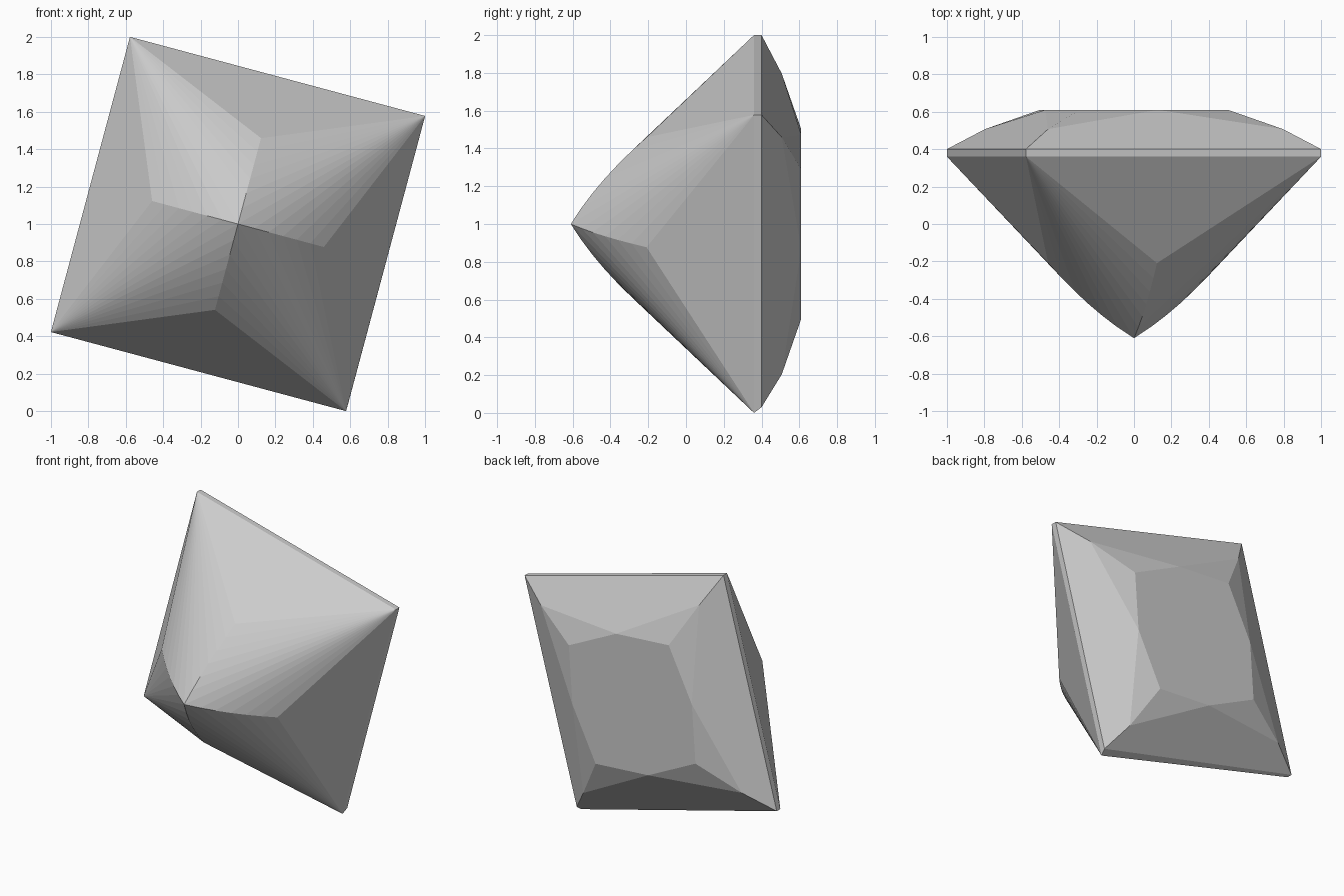
import bpy, bmesh
from math import radians, cos, sin
from mathutils import Vector

if "Cube" in bpy.data.objects:
    bpy.data.objects.remove(bpy.data.objects["Cube"])

H = 0.8165                      # half side of the square girdle
TILT = radians(15)
FRONT, BACK = 0.36, 0.40        # girdle band
TABLE_Y, CULET_Y = 0.61, -0.61

bm = bmesh.new()


def add_face(quarter, *points):
    """Face from (u, v, y) points, turned by quarter turns and tilted into place."""
    a = quarter * radians(90) - TILT
    bm.faces.new([bm.verts.new((u * cos(a) - v * sin(a), y,
                                1 + u * sin(a) + v * cos(a))) for u, v, y in points])


# ridge of the pavilion, from the point outward
ridge = [(0, r, CULET_Y + 0.59 * r + 0.535 * r * r)
         for r in (0, 0.09, 0.17, 0.25, 0.325, 0.40, 0.475)]

for q in range(4):
    # pavilion: large side facet and fans to both corners
    left, right = (-H, H, FRONT), (H, H, FRONT)
    add_face(q, left, right, ridge[-1])
    for p0, p1 in zip(ridge, ridge[1:]):
        add_face(q, right, p0, p1)
        add_face(q, left, p1, p0)
    # girdle
    left_b, right_b = (-H, H, BACK), (H, H, BACK)
    add_face(q, left, left_b, right_b, right)
    # crown: side facet and two star facets
    mid = (0, 0.49, TABLE_Y)
    kl, kr = (-0.65, 0.65, 0.507), (0.65, 0.65, 0.507)
    add_face(q, left_b, kl, mid, kr, right_b)
    add_face(q, kr, mid, (0.41, 0.41, TABLE_Y))
    add_face(q, kl, (-0.41, 0.41, TABLE_Y), mid)

bmesh.ops.remove_doubles(bm, verts=bm.verts, dist=0.0005)

# flat table closing the crown
bmesh.ops.holes_fill(bm, edges=[e for e in bm.edges if e.is_boundary], sides=0)

# small chip on the lowest corner
tip = Vector((0.577, BACK, 0))
vert = min(bm.verts, key=lambda v: (v.co - tip).length)
vert.co = (0.586, BACK, 0.03)

bmesh.ops.recalc_face_normals(bm, faces=bm.faces)
mesh = bpy.data.meshes.new("cut_gem")
bm.to_mesh(mesh)
bm.free()
bpy.context.collection.objects.link(bpy.data.objects.new("cut_gem", mesh))
